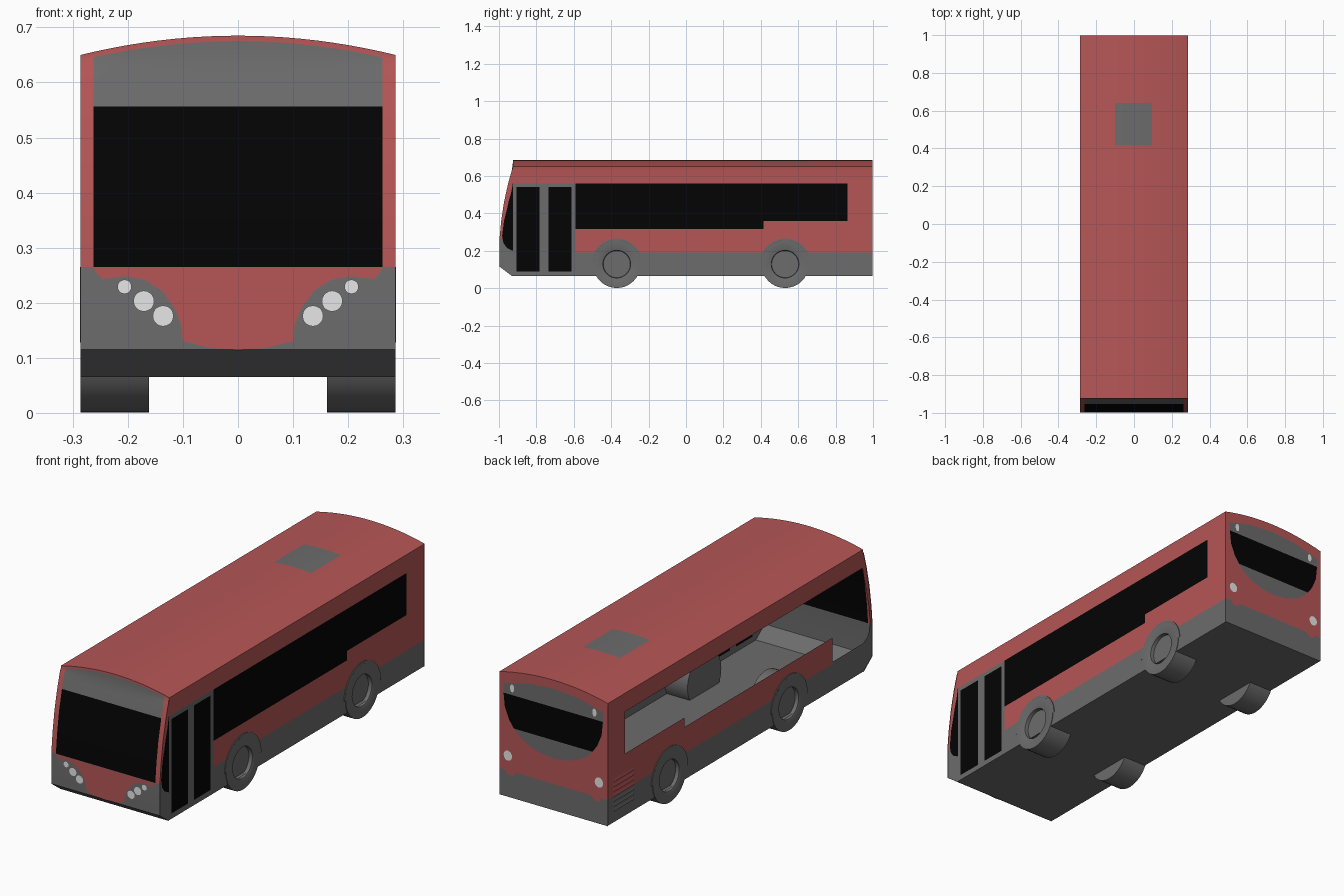
import bpy, bmesh, math
from mathutils import Vector, Matrix

cube = bpy.data.objects.get("Cube")
if cube:
    bpy.data.objects.remove(cube, do_unlink=True)


def material(name, rgb):
    m = bpy.data.materials.new(name)
    m.use_nodes = True
    m.diffuse_color = (*rgb, 1)
    m.node_tree.nodes["Principled BSDF"].inputs["Base Color"].default_value = (*rgb, 1)
    return m


RED, GREY, BLACK, LIGHT = range(4)
MATS = [material("coach_red", (0.47, 0.093, 0.093)), material("trim_grey", (0.15, 0.15, 0.15)),
        material("dark_glass", (0.001, 0.001, 0.001)), material("lamp_white", (0.82, 0.82, 0.82))]

HALF, WALL = 0.286, 0.283      # half width, side wall position
BACK, NOSE = 0.997, -0.925     # rear wall, front end of the roof
BASE, EAVE = 0.065, 0.65
WHEEL_Y, WHEEL_Z, WHEEL_R = (-0.37, 0.53), 0.128, 0.127


def finish(name, bm, mat=None):
    """Turn a bmesh into an object, smooth where the surface is curved."""
    me = bpy.data.meshes.new(name)
    if mat is not None:
        for f in bm.faces:
            f.material_index = mat
    bm.to_mesh(me)
    bm.free()
    for m in MATS:
        me.materials.append(m)
    ob = bpy.data.objects.new(name, me)
    bpy.context.collection.objects.link(ob)
    bpy.ops.object.select_all(action="DESELECT")
    ob.select_set(True)
    bpy.context.view_layer.objects.active = ob
    bpy.ops.object.shade_smooth_by_angle(angle=math.radians(30))


def face_out(bm, out):
    bm.normal_update()
    for f in bm.faces:
        if f.normal.dot(Vector(out)) < 0:
            f.normal_flip()


def sheet(name, us, vs, place, rule, out):
    """Grid panel; rule gives each cell its colour, or None for an opening."""
    bm = bmesh.new()
    us, vs = sorted(set(us)), sorted(set(vs))
    pts = [[bm.verts.new(place(u, v)) for v in vs] for u in us]
    for i in range(len(us) - 1):
        for j in range(len(vs) - 1):
            c = rule((us[i] + us[i + 1]) / 2, (vs[j] + vs[j + 1]) / 2)
            if c is not None:
                f = bm.faces.new((pts[i][j], pts[i + 1][j], pts[i + 1][j + 1], pts[i][j + 1]))
                f.material_index = c
    face_out(bm, out)
    finish(name, bm)


def plate(name, outline, y, mat):
    """Flat painted panel facing forwards or backwards."""
    bm = bmesh.new()
    bm.faces.new([bm.verts.new((x, y, z)) for x, z in outline])
    face_out(bm, (0, y, 0))
    bmesh.ops.triangulate(bm, faces=bm.faces[:])
    finish(name, bm, mat)


def mirrored(half):
    return half + [(-x, z) for x, z in reversed(half) if x > 0]


def disc(x, z, rx, rz, n=20):
    return [(x + rx * math.cos(math.tau * k / n), z + rz * math.sin(math.tau * k / n)) for k in range(n)]


def lathe(name, profile, centre, side, turn, steps, mat):
    """Spin an (x, radius) profile about a crosswise axis."""
    bm = bmesh.new()
    vs = [bm.verts.new((x, r, 0)) for x, r in profile]
    es = [bm.edges.new(p) for p in zip(vs, vs[1:])]
    bmesh.ops.spin(bm, geom=vs + es, cent=(0, 0, 0), axis=(1, 0, 0), angle=turn, steps=steps)
    bmesh.ops.remove_doubles(bm, verts=bm.verts[:], dist=1e-5)
    bmesh.ops.transform(bm, verts=bm.verts[:],
                        matrix=Matrix.Translation(centre) @ Matrix.Diagonal((side, 1, 1, 1)))
    bmesh.ops.recalc_face_normals(bm, faces=bm.faces[:])
    finish(name, bm, mat)


def roof_z(x):
    return EAVE + 0.035 * (1 - (x / HALF) ** 2)


# Nose profile as (z, y), and share of the nose strip glazed at each height
NOSE_LINE = [(BASE, -0.93), (0.115, -0.997), (0.265, -0.997), (0.36, -0.988),
             (0.46, -0.973), (0.56, -0.951), (0.63, -0.931), (EAVE, NOSE)]
GLAZED = [(0.2, 0.05), (0.215, 0.45), (0.24, 0.7), (0.28, 0.82), (0.36, 0.76), (0.46, 0.5), (0.56, 0.05)]


def along(line, z):
    z = min(max(z, line[0][0]), line[-1][0])
    for (z0, a), (z1, b) in zip(line, line[1:]):
        if z <= z1:
            return a + (b - a) * (z - z0) / (z1 - z0)


# Side walls: doors and glass on the left, open windows on the right;
# values of u below NOSE run across the slanted nose strip
def side_rule(side):
    glass = BLACK if side > 0 else None

    def rule(u, z):
        if any(abs(u - w) < 0.09 for w in WHEEL_Y) and z < 0.205:
            return None
        if u < NOSE:
            if 0.2 < z < 0.56 and u > NOSE - 0.5:
                return glass
            return GREY if z < 0.265 else RED
        if side < 0 and u < -0.7 and z < 0.56:
            return glass if z > 0.2 else GREY
        if side > 0 and u < -0.59 and z < 0.56:
            pane = -0.905 < u < -0.782 or -0.734 < u < -0.612
            return BLACK if pane and 0.09 < z < 0.54 else GREY
        if u < 0.863 and (0.315 if u < 0.415 else 0.36) < z < 0.56:
            return glass
        return GREY if z < 0.19 else RED
    return rule


def side_place(side):
    def place(u, z):
        y = u
        if u < NOSE:
            share = 1 if u == NOSE - 1 else along(GLAZED, z)
            y = NOSE + share * (along(NOSE_LINE, z) - NOSE)
        return (side * (HALF if z == EAVE else WALL), y, z)
    return place


side_us = [NOSE - 1, NOSE - 0.5, NOSE, -0.905, -0.782, -0.734, -0.7, -0.612, -0.59, 0.415, 0.863, BACK]
side_us += [w + d for w in WHEEL_Y for d in (-0.09, 0.09)]
side_zs = [0.09, 0.19, 0.205, 0.315, 0.41, 0.51, 0.54] + [z for z, _ in NOSE_LINE + GLAZED]
for side, word in ((1, "left"), (-1, "right")):
    sheet(word + "_side_wall", side_us, side_zs, side_place(side), side_rule(side), (side, 0, 0))

# Roof with hatch, and floor
arc_xs = [HALF * k / 10 for k in range(-10, 11)]
sheet("roof", arc_xs + [-0.1, 0.095], [NOSE, 0.415, 0.64, BACK],
      lambda x, y: (x, y, roof_z(x)),
      lambda x, y: GREY if -0.1 < x < 0.095 and 0.415 < y < 0.64 else RED, (0, 0, 1))
sheet("floor", [-WALL, WALL], [-0.93, BACK], lambda x, y: (x, y, BASE), lambda x, y: GREY, (0, 0, -1))


# Front: rows above the profile follow the roof arch
def front_place(x, v):
    if v < EAVE:
        return (x, along(NOSE_LINE, v), v)
    return (x, NOSE, roof_z(x) - (0.01 if v < 0.85 else 0))


def front_rule(x, v):
    if v < 0.265:
        return GREY
    if abs(x) > 0.262 or v > 0.85:
        return RED
    return BLACK if v < 0.556 else GREY


sheet("front_panel", arc_xs + [-0.262, 0.262],
      [BASE, 0.115, 0.265, 0.31, 0.36, 0.41, 0.46, 0.51, 0.556, 0.6, 0.63, 0.8, 0.9],
      front_place, front_rule, (0, -1, 0))
plate("front_red_centre", mirrored([
    (0, 0.114), (0.05, 0.118), (0.1, 0.13), (0.103, 0.16), (0.115, 0.19), (0.138, 0.222),
    (0.17, 0.242), (0.205, 0.248), (0.247, 0.243), (0.258, 0.255), (0.262, 0.265)]), -0.999, RED)

# Lamps, and red notches under the tail lights
for s, word in ((1, "left"), (-1, "right")):
    for k, (x, z, r) in enumerate(((0.206, 0.229, 0.013), (0.171, 0.203, 0.019), (0.136, 0.176, 0.019))):
        plate(f"{word}_headlight_{k + 1}", disc(s * x, z, r, r), -1.0, LIGHT)
    plate(word + "_tail_light", disc(s * 0.24, 0.262, 0.022, 0.024), 0.999, LIGHT)
    plate(word + "_marker_light", disc(s * 0.217, 0.589, 0.011, 0.019), 1.0, LIGHT)
    plate(word + "_rear_notch", [(s * x, z) for x, z in (
        (0.2, 0.191), (0.215, 0.17), (0.24, 0.17), (0.252, 0.191))], 0.9985, RED)

# Rear wall with bowl-shaped window
sheet("rear_wall", arc_xs, [BASE, 0.19, EAVE, 0.7],
      lambda x, v: (x, BACK, roof_z(x) if v > EAVE else v),
      lambda x, v: GREY if v < 0.19 else RED, (0, 1, 0))
bowl = [(0.262, 0.557), (0.255, 0.49), (0.232, 0.435), (0.207, 0.4)]
plate("rear_window_surround", mirrored(
    [(0, 0.645), (0.13, 0.634), (0.262, 0.602)] + bowl
    + [(0.175, 0.367), (0.13, 0.34), (0.07, 0.32), (0, 0.312)]), 0.9985, GREY)
plate("rear_window", mirrored(bowl), 1.0, BLACK)

# Engine grille slats on the right
for k in range(7):
    z = 0.118 + k * 0.0235
    bm = bmesh.new()
    bm.faces.new([bm.verts.new(p) for p in ((-HALF - 0.001, 0.8, z), (-HALF - 0.001, 0.955, z),
                                            (-WALL - 0.001, 0.955, z + 0.013), (-WALL - 0.001, 0.8, z + 0.013))])
    face_out(bm, (-1, 0, 0))
    finish(f"grille_slat_{k + 1}", bm, RED if z > 0.185 else GREY)

# Wheels with dished hubs, and arch trims
tyre = [(0.162, 0), (0.162, WHEEL_R), (HALF, WHEEL_R), (HALF, 0.08), (0.283, 0.074), (0.266, 0.072), (0.266, 0)]
trim = [(WALL, 0.122), (0.2865, 0.128), (0.2865, 0.137), (WALL, 0.137)]
for y, end in zip(WHEEL_Y, ("front", "rear")):
    for side, word in ((1, "left"), (-1, "right")):
        lathe(f"{end}_{word}_wheel", tyre, (0, y, WHEEL_Z), side, math.tau, 40, GREY)
        lathe(f"{end}_{word}_arch_trim", trim, (0, y, WHEEL_Z), side, math.pi, 24, GREY)
